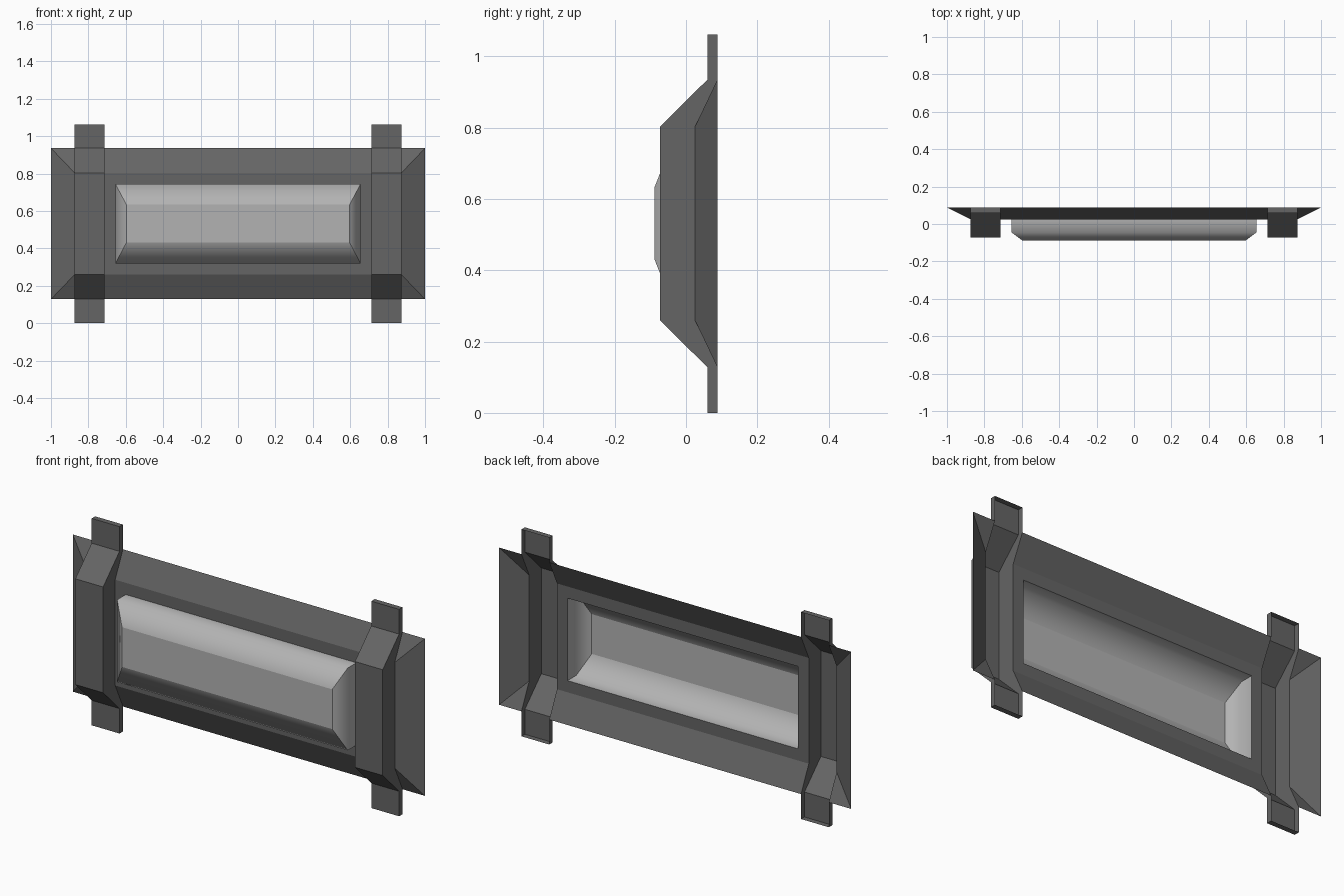
import bpy, bmesh

if "Cube" in bpy.data.objects:
    bpy.data.objects.remove(bpy.data.objects["Cube"])

Y_BACK, Y_FLAT, Y_STRAP, Y_TAB, Y_GLASS = 0.088, 0.025, -0.073, 0.06, -0.088
Z0, Z1, Z2, Z3, Z4, Z5 = 0.0, 0.128, 0.26, 0.803, 0.935, 1.062
XI, XO = 0.715, 0.873                     # strap inner and outer sides
GX, GZ0, GZ1 = 0.655, 0.32, 0.743         # window opening


def material(name, v):
    m = bpy.data.materials.new(name)
    m.diffuse_color = (v, v, v, 1)
    m.use_nodes = True
    m.node_tree.nodes["Principled BSDF"].inputs["Base Color"].default_value = m.diffuse_color
    return m


def finish(name, bm, mat, mirror=False):
    me = bpy.data.meshes.new(name)
    bmesh.ops.remove_doubles(bm, verts=bm.verts, dist=1e-5)
    bm.normal_update()
    bm.to_mesh(me)
    bm.free()
    ob = bpy.data.objects.new(name, me)
    bpy.context.collection.objects.link(ob)
    me.materials.append(mat)
    if mirror:
        ob.modifiers.new("mirror", 'MIRROR')
    return ob


def face(bm, *pts):
    return bm.faces.new([bm.verts.new(p) for p in pts])


def ring(x, z0, z1, y):
    return [(-x, y, z0), (x, y, z0), (x, y, z1), (-x, y, z1)]


def bridge(bm, a, b):
    # quads from outer loop a to inner loop b, facing the front
    n = len(a)
    return [face(bm, a[i], a[(i + 1) % n], b[(i + 1) % n], b[i]) for i in range(n)]


dark = material("frame_grey", 0.13)
light = material("glass_grey", 0.45)

# Centre panel: flat border around the window, plus sloped top and bottom
bm = bmesh.new()
bridge(bm, ring(XI, Z2, Z3, Y_FLAT), ring(GX, GZ0, GZ1, Y_FLAT))
face(bm, (-XI, Y_BACK, Z1), (XI, Y_BACK, Z1), (XI, Y_FLAT, Z2), (-XI, Y_FLAT, Z2))
face(bm, (-XI, Y_FLAT, Z3), (XI, Y_FLAT, Z3), (XI, Y_BACK, Z4), (-XI, Y_BACK, Z4))
finish("frame_panel", bm, dark)

# Sloped frame ends with mitred corners
bm = bmesh.new()
a, b = (1, Y_BACK, Z1), (1, Y_BACK, Z4)
c, d = (XO, Y_FLAT, Z3), (XO, Y_FLAT, Z2)
face(bm, a, b, c, d)
face(bm, (XO, Y_BACK, Z1), a, d)
face(bm, c, b, (XO, Y_BACK, Z4))
finish("frame_end", bm, dark, True)

# Hollow raised straps, open at the back
bm = bmesh.new()
zs = [Z0, Z1, Z2, Z3, Z4, Z5]
front = list(zip([Y_TAB, Y_TAB, Y_STRAP, Y_STRAP, Y_TAB, Y_TAB], zs))
back = list(zip([Y_BACK, Y_BACK, Y_FLAT, Y_FLAT, Y_BACK, Y_BACK], zs))
for f0, f1, b0, b1 in zip(front, front[1:], back, back[1:]):
    face(bm, (XI, *f0), (XO, *f0), (XO, *f1), (XI, *f1))
    face(bm, (XO, *f0), (XO, *b0), (XO, *b1), (XO, *f1))
    face(bm, (XI, *b0), (XI, *f0), (XI, *f1), (XI, *b1))
face(bm, (XI, *back[0]), (XO, *back[0]), (XO, *front[0]), (XI, *front[0]))
face(bm, (XI, *front[-1]), (XO, *front[-1]), (XO, *back[-1]), (XI, *back[-1]))
finish("strap", bm, dark, True)

# Bevelled window shell bulging forward, open at the back
bm = bmesh.new()
base = ring(GX, GZ0, GZ1, Y_FLAT)
rim = ring(GX, GZ0, GZ1, -0.045)
top = ring(0.597, 0.43, 0.634, Y_GLASS)
bridge(bm, base, rim)
bridge(bm, rim, top)
face(bm, *top)
bmesh.ops.remove_doubles(bm, verts=bm.verts, dist=1e-5)
for f in bm.faces:
    f.smooth = True
# only the rim stays soft, all other edges are crisp
for e in bm.edges:
    e.smooth = all(abs(v.co.y + 0.045) < 1e-4 for v in e.verts)
finish("window", bm, light)
